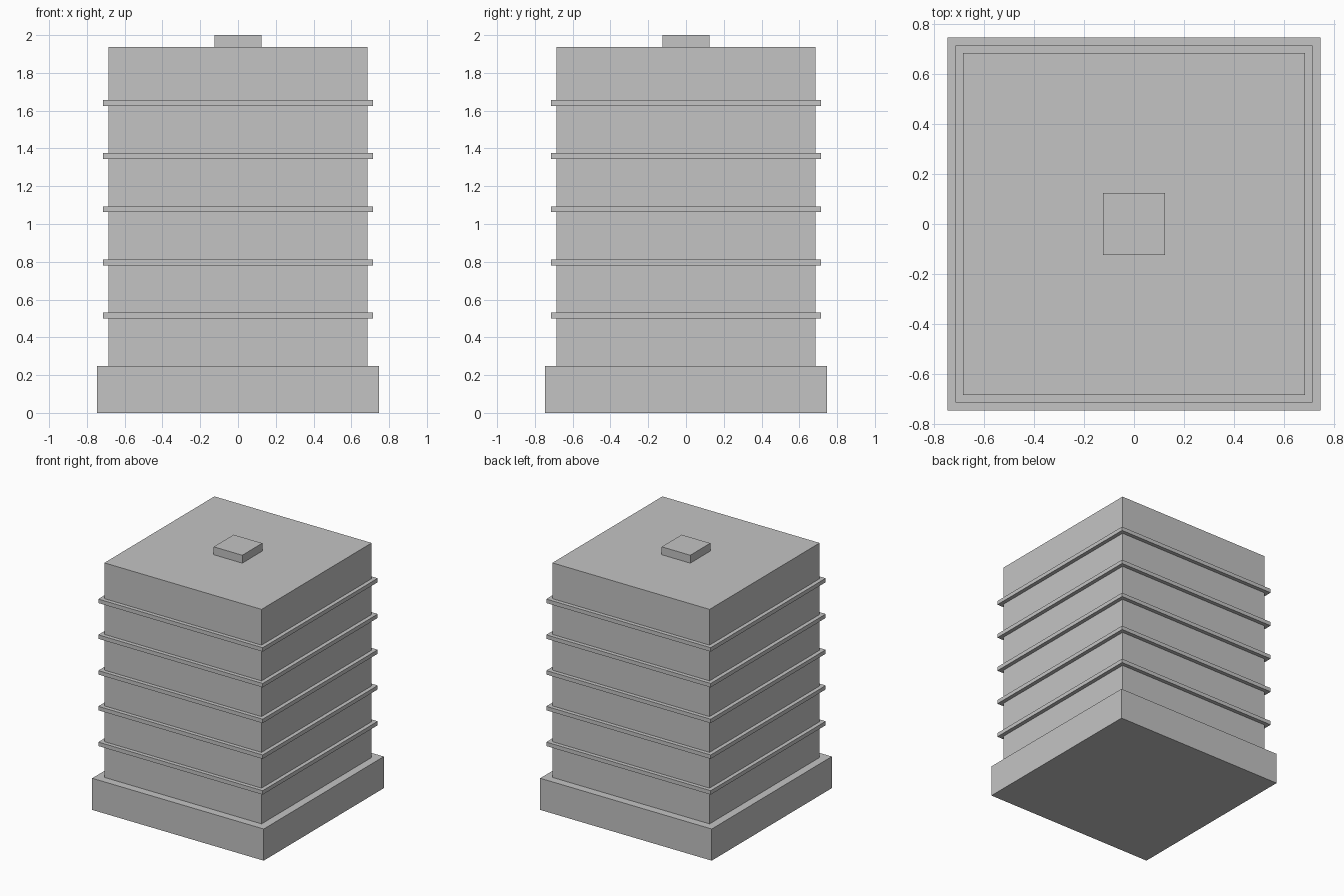
import bpy

if "Cube" in bpy.data.objects:
    bpy.data.objects.remove(bpy.data.objects["Cube"])

# One flat grey for the whole building
grey = bpy.data.materials.new("concrete grey")
grey.diffuse_color = (0.55, 0.55, 0.55, 1)
grey.use_nodes = True
grey.node_tree.nodes["Principled BSDF"].inputs["Base Color"].default_value = grey.diffuse_color

U = 0.1245            # building module
BASE_TOP = 2 * U
ROOF = 2 - U / 2
FLOORS = 6
LEDGE = U / 4


def block(name, width, z0, z1):
    """Square block centred on the z axis, from z0 to z1."""
    bpy.ops.mesh.primitive_cube_add(size=1, location=(0, 0, (z0 + z1) / 2))
    ob = bpy.context.object
    ob.name = name
    ob.scale = (width, width, z1 - z0)
    bpy.ops.object.transform_apply(location=False, rotation=False, scale=True)
    ob.data.materials.append(grey)
    return ob


# Plinth, tower and roof box
block("base_plinth", 12 * U, 0, BASE_TOP)
block("tower_body", 11 * U, BASE_TOP, ROOF)
block("roof_box", 2 * U, ROOF, 2)

# Thin ledges between the floors
step = (ROOF - BASE_TOP) / FLOORS
for i in range(1, FLOORS):
    top = BASE_TOP + i * step
    block(f"floor_ledge_{i}", 11.5 * U, top - LEDGE, top)
